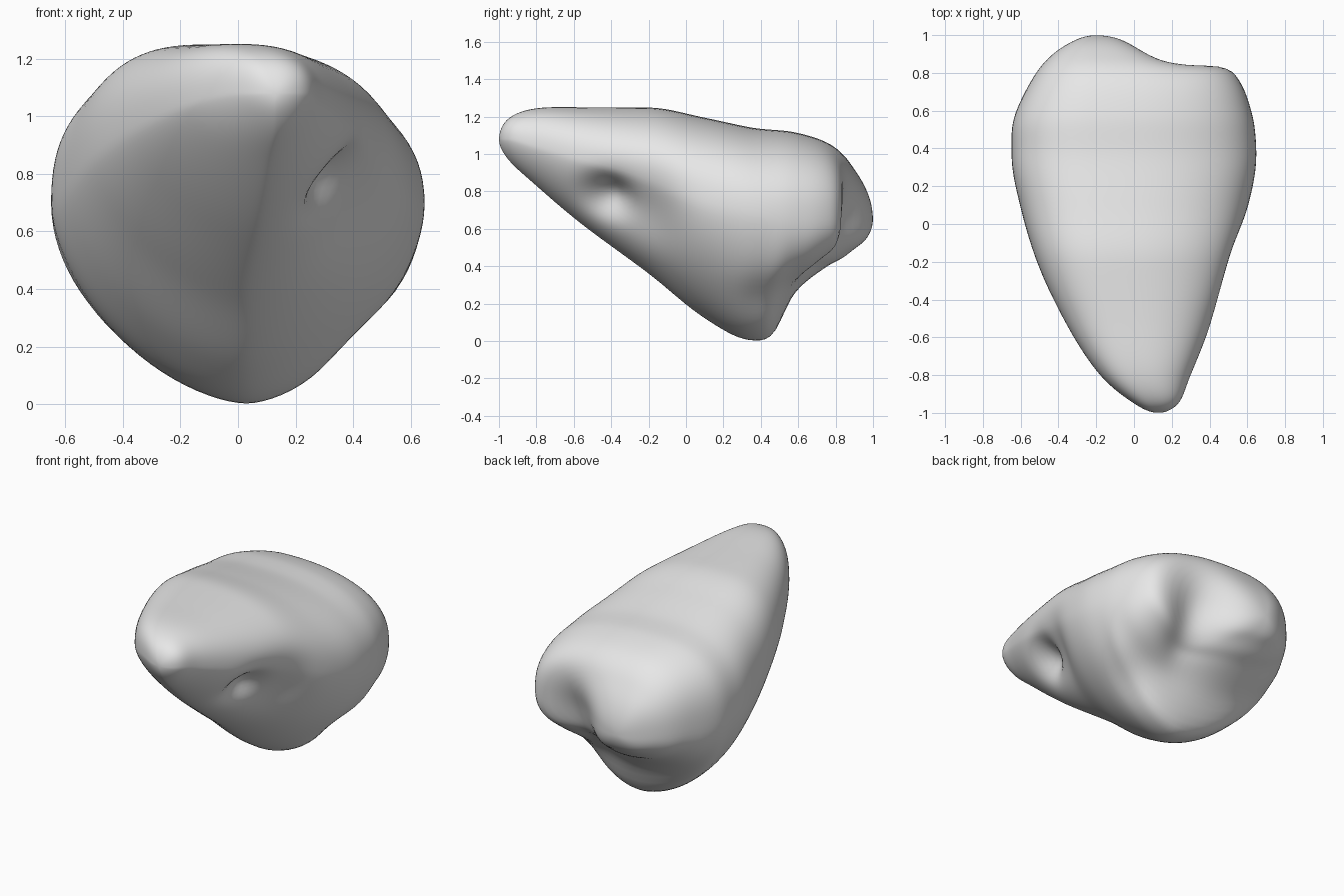
import bpy
import bmesh
import math
from mathutils import Vector

default_cube = bpy.data.objects.get("Cube")
if default_cube:
    bpy.data.objects.remove(default_cube, do_unlink=True)

RINGS = 100
SIDES = 96

# Key sections: y, right edge, left edge, bottom, top, widest height, keel x
SECTIONS = [
    (-1, .13, .13, 1.08, 1.08, 1.08, .13),
    (-.95, 0, .235, .97, 1.19, 1.08, .13),
    (-.8, -.18, .3, .83, 1.245, 1.04, .1),
    (-.5, -.375, .42, .58, 1.25, .95, .06),
    (-.2, -.515, .53, .36, 1.25, .85, .02),
    (.1, -.605, .61, .12, 1.195, .74, .02),
    (.36, -.65, .65, 0, 1.14, .69, .03),
    (.47, -.65, .645, .03, 1.13, .68, .03),
    (.57, -.635, .63, .24, 1.12, .68, .03),
    (.75, -.55, .565, .39, 1.065, .68, .02),
    (.84, -.49, .475, .44, 1, .67, -.02),
    (.9, -.43, .24, .49, .92, .67, -.1),
    (.96, -.34, .02, .54, .82, .66, -.17),
    (1, -.2, -.2, .65, .65, .65, -.2),
]

# Hollows: centre, radii, push
HOLLOWS = [
    ((.35, -.43, .78), (.18, .11, .1), (-.12, .06, .03)),     # side pit
    ((.5, -.25, .69), (.27, .2, .22), (-.08, .03, 0)),        # side valley
    ((.44, .5, .2), (.2, .25, .14), (-.03, -.03, .03)),       # waist of the lower lobe
    ((.19, .8, .56), (.16, .3, .25), (0, -.17, 0)),           # rear groove
]


def angle_of(section):
    """Station angle, which keeps both ends round."""
    return math.acos(max(-1, min(1, -section[0])))


def slope(index, column):
    """Tangent at a key section, flat at local extremes."""
    before = SECTIONS[max(index - 1, 0)]
    here = SECTIONS[index]
    after = SECTIONS[min(index + 1, len(SECTIONS) - 1)]
    rise_in = here[column] - before[column]
    rise_out = after[column] - here[column]
    inner = 0 < index < len(SECTIONS) - 1
    if inner and rise_in * rise_out <= 0:
        return 0
    return (rise_in + rise_out) / (angle_of(after) - angle_of(before))


def section_at(angle):
    """Smoothly blend the key sections at a station angle."""
    index = 0
    while index < len(SECTIONS) - 2 and angle_of(SECTIONS[index + 1]) < angle:
        index += 1
    start, end = SECTIONS[index], SECTIONS[index + 1]
    span = angle_of(end) - angle_of(start)
    t = (angle - angle_of(start)) / span
    blend = t * t * (3 - 2 * t)
    values = []
    for column in range(1, len(start)):
        value = start[column] + (end[column] - start[column]) * blend
        value += span * t * (1 - t) ** 2 * slope(index, column)
        value -= span * t * t * (1 - t) * slope(index + 1, column)
        values.append(value)
    return values


def ramp(value, start, end):
    """Rise from nought to one between two limits."""
    return max(0, min(1, (value - start) / (end - start)))


def signed_power(value, power):
    return math.copysign(abs(value) ** power, value)


def section_point(angle, turn):
    """Point on a rounded section with a keeled underside."""
    low_x, high_x, bottom, top, middle, axis = section_at(angle)
    y = -math.cos(angle)
    c, s = math.cos(turn), math.sin(turn)
    if s > 0:
        # Full shoulders, with the crown leaning to the right side
        axis += (low_x - axis) * .25
        fullness = 2.4 if c > 0 else 2.6
    else:
        # Blunt V underneath, rounding out towards the rear
        fullness = 1.55 + .1 * ramp(y, -.2, .3) + .9 * ramp(y, .44, .66)
    across = signed_power(c, 2 / fullness)
    upward = signed_power(s, 2 / fullness)
    x = axis + across * (high_x - axis if c > 0 else axis - low_x)
    z = middle + upward * (top - middle if s > 0 else middle - bottom)
    return Vector((x, y, z))


def press_hollow(vertices, centre, radii, push):
    """Press a soft hollow into the surface."""
    for vertex in vertices:
        distance = sum(((p - c) / r) ** 2
                       for p, c, r in zip(vertex.co, centre, radii))
        vertex.co += Vector(push) * math.exp(-distance)


# Loft the body from front tip to rear
bm = bmesh.new()
front_tip = bm.verts.new(section_point(0, 0))
rings = []
for i in range(1, RINGS):
    angle = math.pi * i / RINGS
    rings.append([bm.verts.new(section_point(angle, math.tau * j / SIDES))
                  for j in range(SIDES)])
rear_tip = bm.verts.new(section_point(math.pi, 0))

for j in range(SIDES):
    k = (j + 1) % SIDES
    bm.faces.new((front_tip, rings[0][j], rings[0][k]))
    bm.faces.new((rear_tip, rings[-1][k], rings[-1][j]))
    for first, second in zip(rings, rings[1:]):
        bm.faces.new((first[j], second[j], second[k], first[k]))

for hollow in HOLLOWS:
    press_hollow(bm.verts, *hollow)
bmesh.ops.recalc_face_normals(bm, faces=bm.faces)

mesh = bpy.data.meshes.new("lobed_body")
bm.to_mesh(mesh)
bm.free()
body = bpy.data.objects.new("lobed_body", mesh)
bpy.context.collection.objects.link(body)

# Relax the loft so that the lobes flow together
relax = body.modifiers.new("relax", "SMOOTH")
relax.factor = .5
relax.iterations = 10

# One plain colour
grey = bpy.data.materials.new("light_grey")
grey.use_nodes = True
colour = (.8, .8, .8, 1)
grey.diffuse_color = colour
grey.node_tree.nodes["Principled BSDF"].inputs["Base Color"].default_value = colour
mesh.materials.append(grey)

mesh.polygons.foreach_set("use_smooth", [True] * len(mesh.polygons))
